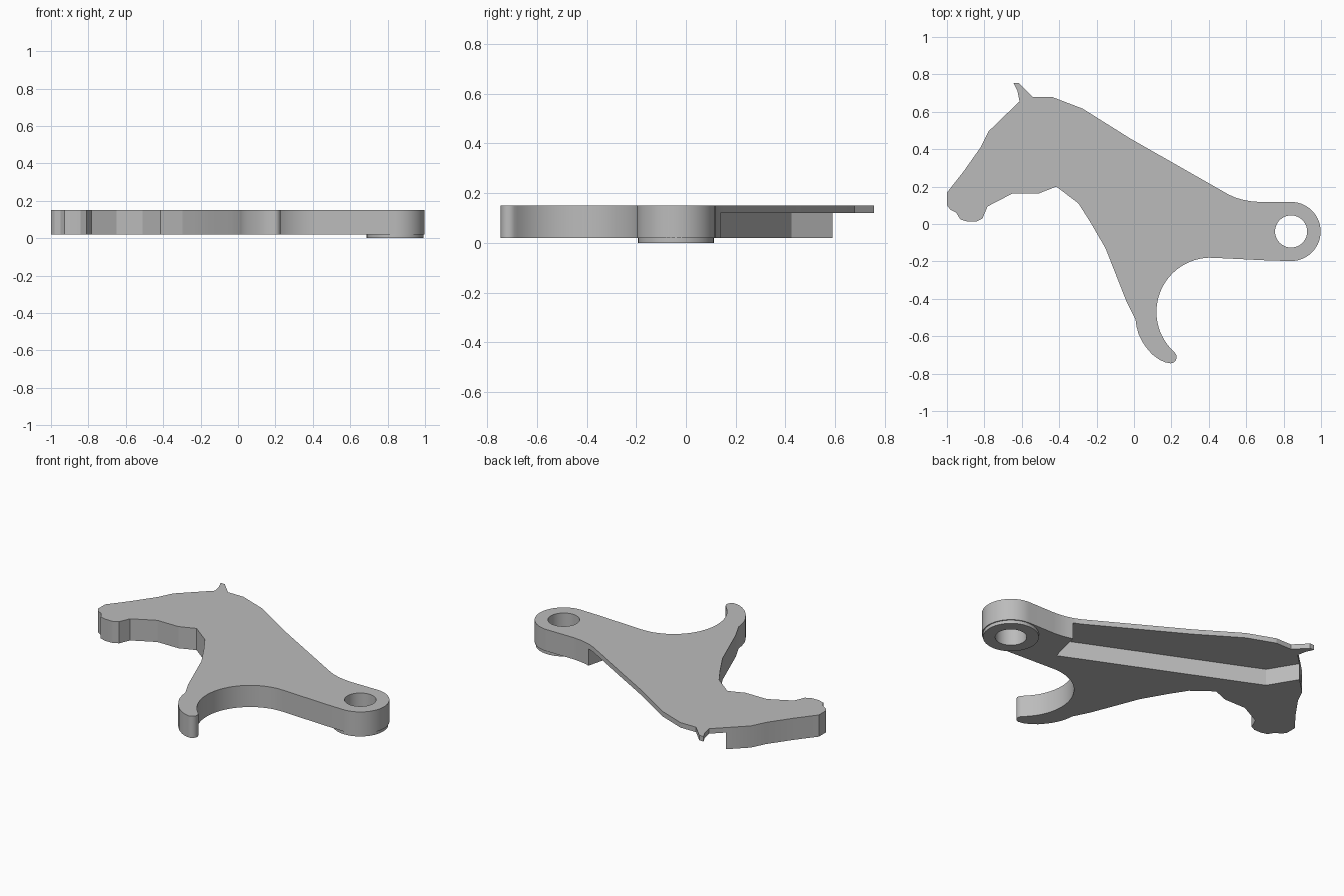
import bpy
import bmesh
from math import cos, sin, radians

old = bpy.data.objects.get("Cube")
if old:
    bpy.data.objects.remove(old, do_unlink=True)

grey = bpy.data.materials.new("light grey")
grey.diffuse_color = (0.5, 0.5, 0.5, 1)
grey.use_nodes = True
grey.node_tree.nodes["Principled BSDF"].inputs["Base Color"].default_value = (0.5, 0.5, 0.5, 1)

HUB = (0.84, -0.04)
HOLE_R = 0.086
BOTTOM, STEP, TOP = 0.02, 0.12, 0.15


def arc(centre, r, start, end, n):
    """Points along an arc, angles in degrees."""
    steps = [radians(start + (end - start) * i / n) for i in range(n + 1)]
    return [(centre[0] + r * cos(a), centre[1] + r * sin(a)) for a in steps]


def prism(name, points, z0, z1):
    """Extrude a closed outline from z0 to z1."""
    bm = bmesh.new()
    face = bm.faces.new([bm.verts.new((x, y, z0)) for x, y in points])
    top = bmesh.ops.extrude_face_region(bm, geom=[face])["geom"]
    verts = [v for v in top if isinstance(v, bmesh.types.BMVert)]
    bmesh.ops.translate(bm, vec=(0, 0, z1 - z0), verts=verts)
    bmesh.ops.recalc_face_normals(bm, faces=bm.faces)
    mesh = bpy.data.meshes.new(name)
    bm.to_mesh(mesh)
    bm.free()
    mesh.materials.append(grey)
    obj = bpy.data.objects.new(name, mesh)
    bpy.context.collection.objects.link(obj)
    return obj


def cut(obj, cutter):
    """Subtract the cutter and remove it."""
    cutter.hide_render = True
    mod = obj.modifiers.new("cut", "BOOLEAN")
    mod.operation = "DIFFERENCE"
    mod.solver = "EXACT"
    mod.object = cutter
    bpy.context.view_layer.objects.active = obj
    bpy.ops.object.modifier_apply(modifier=mod.name)
    bpy.data.objects.remove(cutter, do_unlink=True)


def disc(name, r, z0, z1):
    return prism(name, arc(HUB, r, 0, 352.5, 47), z0, z1)


# Outline: ear and sloping back
outline = [(-.645, .755), (-.617, .755), (-.543, .68), (-.44, .68), (-.275, .617),
           (-.02, .457), (.505, .158), (.54, .142), (.58, .13), (.62, .122), (.67, .118)]
# Round hub, hooked claw and its rounded tip
outline += arc(HUB, 0.158, 90, -90, 28)
outline += [(.72, -.195), (.43, -.181)]
outline += arc((.41, -.47), 0.29, 92, 226, 26)
outline += arc((.195, -.712), 0.033, 40, -90, 8)
outline += [(.165, -.739), (.135, -.725), (.097, -.697), (.065, -.66), (.042, -.625),
            (.025, -.59), (.014, -.55), (.008, -.51)]
# Chest, jaw, muzzle and forehead
outline += [(-.04, -.415), (-.152, -.13), (-.235, .013), (-.297, .11), (-.415, .2),
            (-.51, .163), (-.65, .163), (-.783, .094), (-.81, .03), (-.843, .013),
            (-.89, .013), (-.928, .024), (-.95, .06), (-.98, .075), (-1, .1),
            (-1, .168), (-.912, .28), (-.82, .41), (-.778, .495), (-.68, .59),
            (-.612, .655), (-.623, .71)]
body = prism("lever_body", outline, BOTTOM, TOP)

# Stepped recess under the back edge
recess = [(.55, .139), (.5, -.06), (-.58, .425), (-.68, .59), (-.75, .9), (.6, .9)]
cut(body, prism("recess_cutter", recess, -0.1, STEP))
cut(body, disc("hole_cutter", HOLE_R, -0.1, 0.3))

# Raised ring below the hub
boss = disc("hub_boss", 0.152, 0, BOTTOM)
cut(boss, disc("boss_cutter", HOLE_R, -0.1, 0.3))

# Smooth curved walls, keep corners sharp
for obj in (body, boss):
    bpy.ops.object.select_all(action="DESELECT")
    obj.select_set(True)
    bpy.context.view_layer.objects.active = obj
    bpy.ops.object.shade_smooth_by_angle(angle=radians(20))
